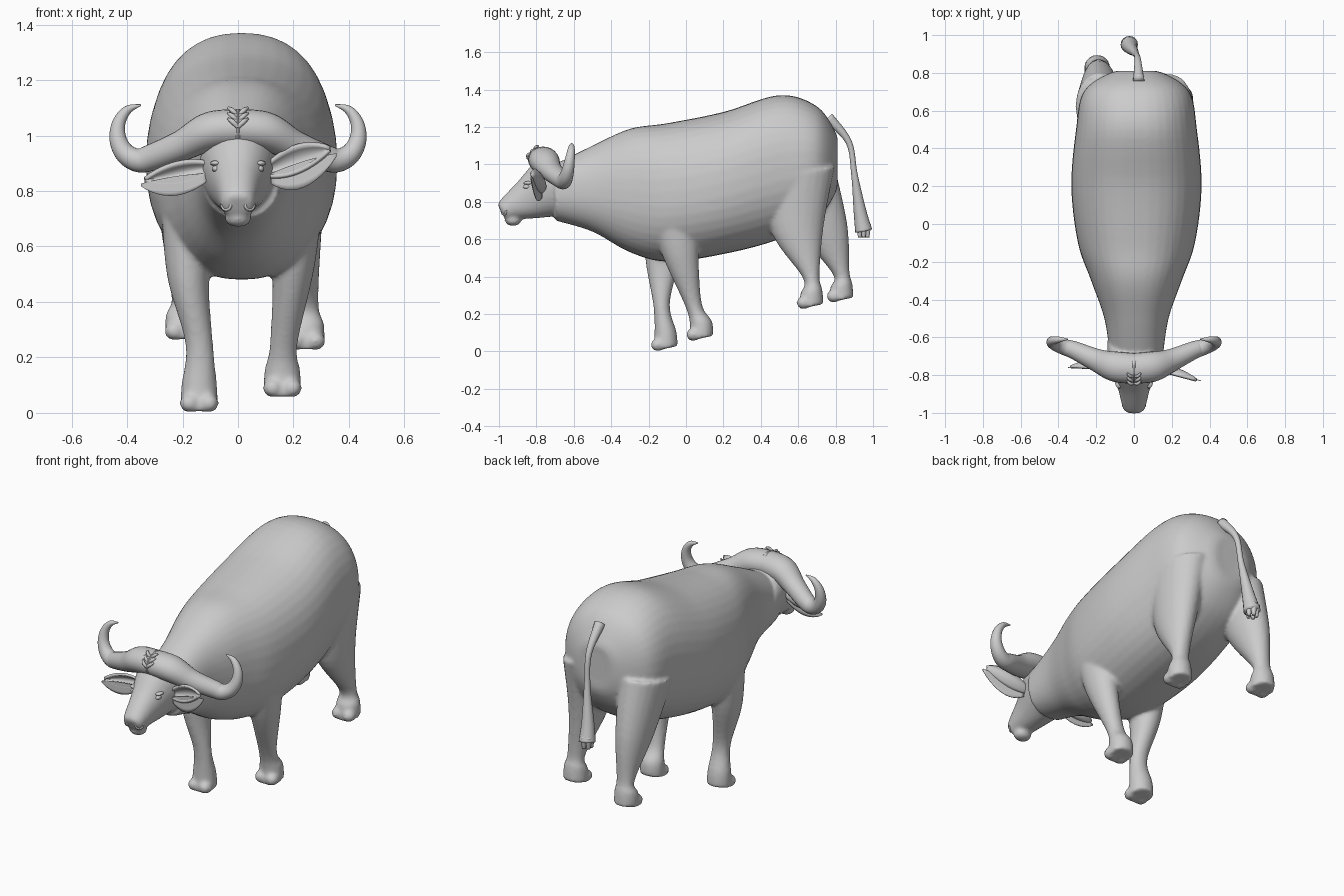
import bpy, bmesh, math
from mathutils import Vector, Matrix

if "Cube" in bpy.data.objects:
    bpy.data.objects.remove(bpy.data.objects["Cube"])

side_axis, long_axis, up_axis = Matrix.Identity(3)
both_sides = (-1, 1)

hide = bpy.data.materials.new("grey_hide")
hide.use_nodes = True
grey = (.6, .6, .6, 1)
hide.diffuse_color = grey
hide.node_tree.nodes["Principled BSDF"].inputs["Base Color"].default_value = grey


def finish(bm, name):
    """Turn a bmesh into a smooth, coloured object."""
    bmesh.ops.recalc_face_normals(bm, faces=bm.faces)
    mesh = bpy.data.meshes.new(name)
    bm.to_mesh(mesh)
    bm.free()
    mesh.materials.append(hide)
    mesh.shade_smooth()
    obj = bpy.data.objects.new(name, mesh)
    bpy.context.collection.objects.link(obj)
    return obj


def resample(rows, steps):
    """Smooth curve through all rows of numbers."""
    padded = [rows[0], *rows, rows[-1]]
    smooth_rows = []
    for before, start, end, after in zip(padded, padded[1:], padded[2:], padded[3:]):
        for step in range(steps):
            t = step / steps
            smooth_rows.append([
                b + t / 2 * (c - a + t * (2 * a - 5 * b + 4 * c - d + t * (3 * (b - c) + d - a)))
                for a, b, c, d in zip(before, start, end, after)])
    return smooth_rows + [rows[-1]]


def loft(bm, rows, normal=None, side=side_axis, sides=24, power=1, steps=6):
    """Skin ellipses given as x, y, z, radius along side, other radius."""
    rows = resample(rows, steps)
    centres = [Vector(row[:3]) for row in rows]
    last = len(rows) - 1
    rings = []
    for i, row in enumerate(rows):
        along = normal or centres[min(i + 1, last)] - centres[max(i - 1, 0)]
        along = along.normalized()
        u = (side - along * side.dot(along)).normalized()
        v = along.cross(u)
        ring = []
        for k in range(sides):
            angle = math.tau * k / sides
            c, s = (math.copysign(abs(f) ** power, f) for f in (math.cos(angle), math.sin(angle)))
            ring.append(bm.verts.new(centres[i] + u * c * row[3] + v * s * row[4]))
        rings.append(ring)
    for a, b in zip(rings, rings[1:]):
        for k in range(sides):
            bm.faces.new((a[k], a[k - 1], b[k - 1], b[k]))
    bm.faces.new(rings[0])
    bm.faces.new(rings[-1][::-1])


def ball(bm, centre, radii):
    bmesh.ops.create_uvsphere(bm, u_segments=16, v_segments=10, radius=1,
                              matrix=Matrix.Translation(centre) @ Matrix.Diagonal((*radii, 1)))


def leg(bm, hip, knee, shin, foot, thigh_width, thigh_length):
    """Leg tapering from the thigh to a thin shin, flaring into a cloven hoof."""
    foot = Vector(foot)
    loft(bm, [(*hip, thigh_width, thigh_length),
              (*knee, thigh_width * .7, thigh_length * .7),
              (*shin, .05, .045),
              (*(foot + up_axis * .08), .065, .06),
              (*foot, .068, .068)],
         normal=up_axis - long_axis * .2)
    for side in both_sides:
        toe = foot + Vector((side * .035, -.04, .02))
        ball(bm, toe, (.036, .04, .034))


# Trunk and neck: y, bottom, top, half width
trunk = [(-.7, .7, 1, .14), (-.5, .64, 1.1, .17), (-.3, .53, 1.19, .24),
         (-.1, .48, 1.22, .31), (.2, .52, 1.28, .345), (.5, .6, 1.37, .32),
         (.7, .71, 1.31, .28), (.8, .85, 1.17, .14), (.81, .95, 1.1, .04)]
bm = bmesh.new()
loft(bm, [(.013, y, (low + high) / 2, width, (high - low) / 2) for y, low, high, width in trunk],
     normal=long_axis, sides=40, power=.88)

# Head tapering from poll to muzzle: y, z, half width, half depth
head = [(-.62, .88, .14, .165), (-.72, .875, .135, .165), (-.85, .81, .09, .11),
        (-.94, .77, .068, .07), (-.98, .75, .055, .05), (-.99, .75, .03, .03)]
loft(bm, [(0, *row) for row in head], normal=-2 * long_axis - up_axis, power=.92)
lower_lip = (0, -.925, .7)
ball(bm, lower_lip, (.05, .045, .03))

# Legs, caught in mid-stride
leg(bm, (-.17, -.1, .8), (-.18, -.12, .5), (-.14, -.13, .25), (-.14, -.11, .015), .11, .14)
leg(bm, (.2, -.07, .8), (.2, -.03, .53), (.165, .04, .25), (.16, .08, .07), .11, .14)
leg(bm, (.19, .6, .95), (.21, .6, .65), (.24, .67, .4), (.245, .67, .24), .13, .2)
leg(bm, (-.18, .62, .95), (-.185, .74, .65), (-.19, .83, .42), (-.195, .83, .275), .13, .18)

# Blend trunk, head and legs into one hide
body = finish(bm, "body")
remesh = body.modifiers.new("blend", "REMESH")
remesh.mode = "VOXEL"
remesh.voxel_size = .01
remesh.use_smooth_shade = True
soften = body.modifiers.new("soften", "SMOOTH")
soften.iterations = 8

# Horns: a broad boss sloping outwards, then an upward hook thinning to the tip
horn = [(-.01, -.765, 1.025, .08, .07), (.1, -.755, 1.015, .08, .07), (.2, -.72, .965, .06, .056)]
for i in range(7):
    t = i / 6
    angle = math.pi * (1.15 * t - .15)
    radius = .045 * (1 - t) ** .7 + .003
    horn.append((.35 + .085 * math.sin(angle), -.67 + .06 * math.sin(t * math.pi / 2),
                 1.01 - .1 * math.cos(angle), radius, radius))
bm = bmesh.new()
loft(bm, horn, side=long_axis)
finish(bm, "horns").modifiers.new("mirror", "MIRROR")


def leaf(name, root, tip, above, below, cup, thickness):
    """Pointed sheet from root to tip, cupped towards the front."""
    root, tip = Vector(root), Vector(tip)
    bm = bmesh.new()
    columns, half = 12, 4
    rows = []
    for i in range(columns + 1):
        s = i / columns
        width = math.sin(math.pi * (.1 + .88 * s)) ** .75
        row = []
        for j in range(-half, half + 1):
            t = j / half
            point = root.lerp(tip, s) + up_axis * t * width * (above if t > 0 else below)
            point += long_axis * cup * width * (1 - t * t)
            row.append(bm.verts.new(point))
        rows.append(row)
    for a, b in zip(rows, rows[1:]):
        for j in range(half * 2):
            bm.faces.new((a[j], a[j + 1], b[j + 1], b[j]))
    solid = finish(bm, name).modifiers.new("thickness", "SOLIDIFY")
    solid.thickness = thickness
    solid.offset = 0


# Ears, the left raised and the right drooping, with a thin fringe below each
leaf("left_ear", (.1, -.77, .87), (.33, -.83, .95), .055, .045, .035, .014)
leaf("left_ear_fringe", (.12, -.77, .86), (.355, -.83, .935), .01, .085, 0, .004)
leaf("right_ear", (-.1, -.77, .885), (-.335, -.76, .84), .04, .04, .035, .014)
leaf("right_ear_fringe", (-.11, -.77, .86), (-.35, -.76, .825), .01, .06, 0, .004)

# Tail with a flared tuft: x, y, z, radius
tail = [(.025, .76, 1.25, .03), (.02, .87, 1.12, .017), (.01, .9, .95, .017),
        (-.015, .93, .75, .034), (-.025, .95, .645, .046)]
bm = bmesh.new()
loft(bm, [(*row, row[-1]) for row in tail], sides=16)
finish(bm, "tail")
bm = bmesh.new()
strands = 5
for k in range(strands):
    angle = math.tau * k / strands
    x, y = .022 * math.cos(angle) - .025, .022 * math.sin(angle) + .95
    loft(bm, [(x, y, .68, .02, .02), (x, y, .61, .01, .01)], sides=10)
finish(bm, "tail_tuft")

# Eyelids under slanted brows
bm = bmesh.new()
for side in both_sides:
    ball(bm, (side * .08, -.85, .88), (.014, .022, .012))
    ball(bm, (side * .08, -.84, .9), (.02, .03, .01))
finish(bm, "eyelids")

# Nostril rims
bm = bmesh.new()
points = 8
for side in both_sides:
    rim = []
    for k in range(points + 1):
        angle = math.tau * k / points
        rim.append((side * (.042 + .016 * math.cos(angle)), -.973 + .012 * math.cos(angle),
                    .75 + .018 * math.sin(angle), .006, .006))
    loft(bm, rim, sides=8, steps=2, side=long_axis)
finish(bm, "nostrils")

# Small forelock curls on the boss
bm = bmesh.new()
for side in both_sides:
    for lift in (0, .02, .04):
        loft(bm, [(0, lift - .845, lift + 1.03, .007, .007),
                  (side * .02, lift - .845, lift + 1.05, .009, .009),
                  (side * .035, lift - .83, lift + 1.06, .005, .005)], sides=8, side=long_axis)
finish(bm, "forelock")
